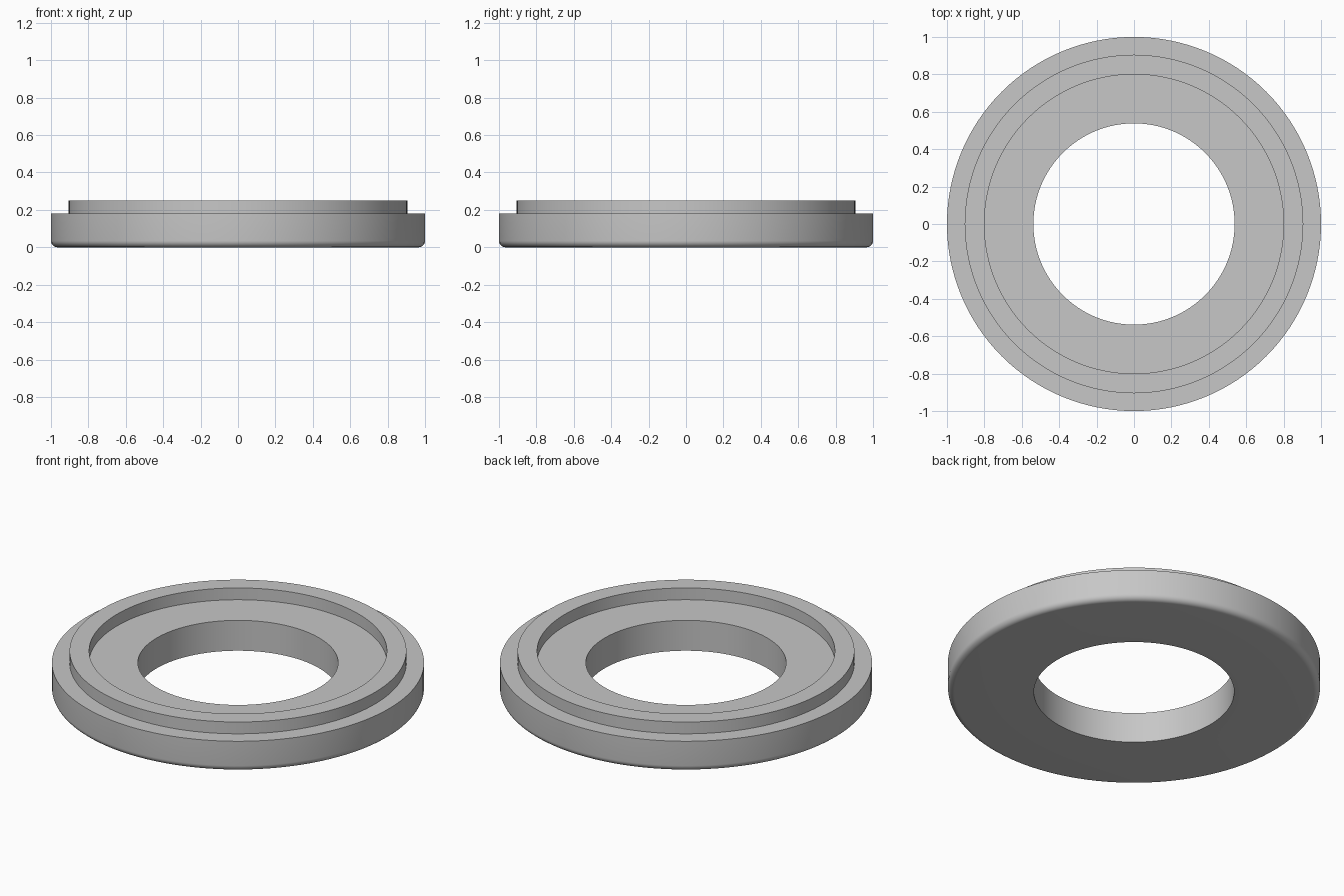
import bpy, bmesh
from math import sin, cos, pi

cube = bpy.data.objects.get("Cube")
if cube:
    bpy.data.objects.remove(cube, do_unlink=True)

SIDES = 128
OUTER, RIM_OUTER, RIM_INNER, HOLE = 1.0, 0.905, 0.8, 0.538
BODY_TOP, RIM_TOP, FILLET = 0.18, 0.25, 0.035

grey = bpy.data.materials.new("plain grey")
grey.use_nodes = True
colour = (0.57, 0.57, 0.57, 1)
grey.diffuse_color = colour
grey.node_tree.nodes["Principled BSDF"].inputs["Base Color"].default_value = colour


def lathe(name, profile):
    """Revolve a closed (radius, height) profile about z."""
    bm = bmesh.new()
    rings = []
    for i in range(SIDES):
        a = 2 * pi * i / SIDES
        rings.append([bm.verts.new((r * cos(a), r * sin(a), z)) for r, z in profile])
    n = len(profile)
    for i, ring in enumerate(rings):
        after = rings[(i + 1) % SIDES]
        for j in range(n):
            k = (j + 1) % n
            bm.faces.new((ring[j], after[j], after[k], ring[k]))
    bmesh.ops.recalc_face_normals(bm, faces=bm.faces)
    mesh = bpy.data.meshes.new(name)
    bm.to_mesh(mesh)
    bm.free()
    mesh.materials.append(grey)
    obj = bpy.data.objects.new(name, mesh)
    bpy.context.collection.objects.link(obj)
    bpy.ops.object.select_all(action="DESELECT")
    obj.select_set(True)
    bpy.context.view_layer.objects.active = obj
    bpy.ops.object.shade_smooth_by_angle(angle=pi / 6)
    return obj


# Rounded lower outer edge
steps = 8
rounded = [(OUTER - FILLET + FILLET * sin(t), FILLET - FILLET * cos(t))
           for t in (pi / 2 * i / steps for i in range(steps + 1))]

# Stepped ring: bore, base, rounded edge, shoulder, raised rim, inner floor
lathe("flanged_ring", [(HOLE, 0)] + rounded + [
    (OUTER, BODY_TOP), (RIM_OUTER, BODY_TOP), (RIM_OUTER, RIM_TOP),
    (RIM_INNER, RIM_TOP), (RIM_INNER, BODY_TOP), (HOLE, BODY_TOP)])
